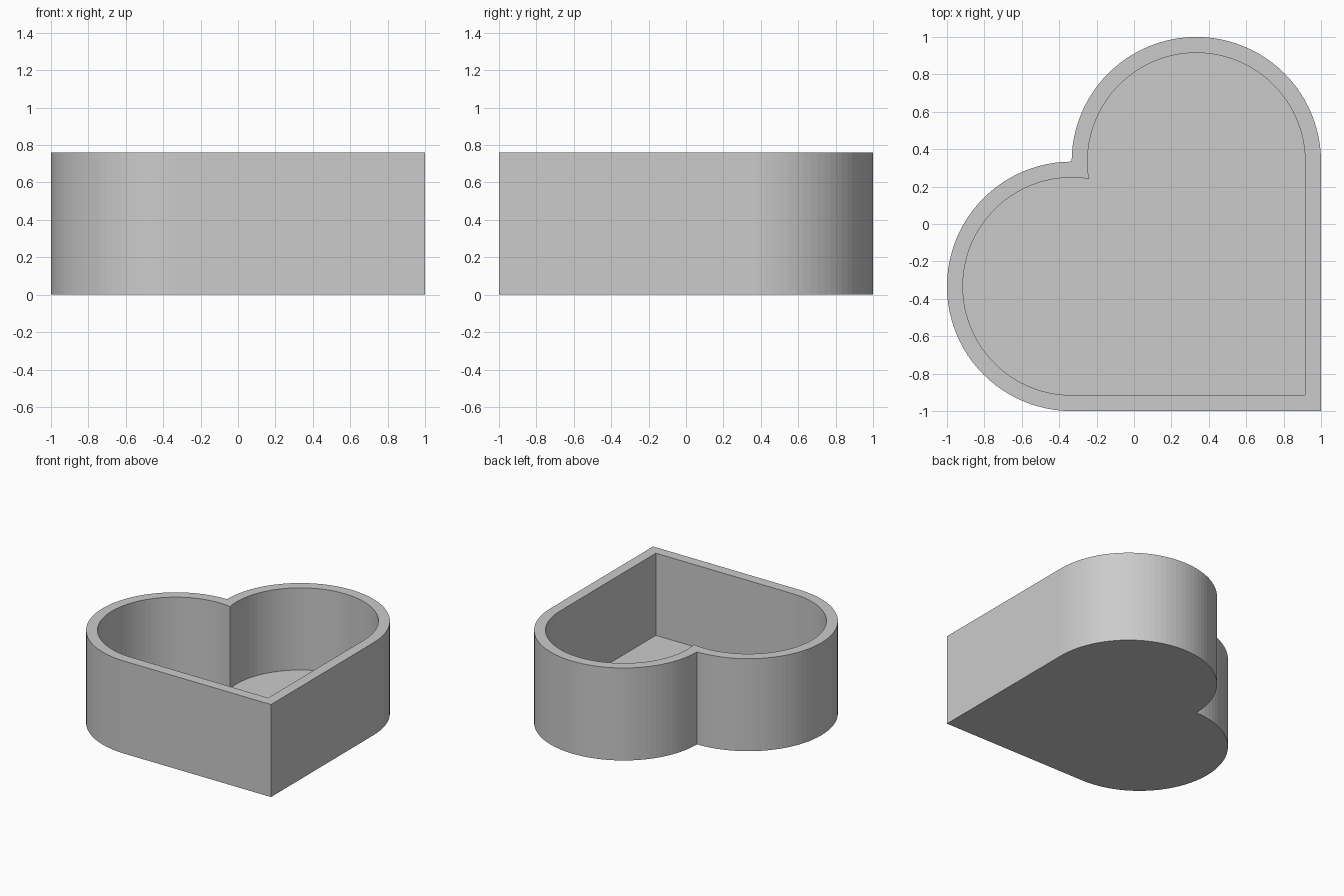
import bpy
import bmesh
from math import sin, cos, pi, sqrt, asin

HEIGHT = 0.76
WALL = 0.085
STEPS = 48          # facets per rounded lobe
C = 1 / 3           # lobe centre offset

if "Cube" in bpy.data.objects:
    bpy.data.objects.remove(bpy.data.objects["Cube"])

grey = bpy.data.materials.new("light_grey")
grey.use_nodes = True
colour = (0.6, 0.6, 0.6, 1)
grey.diffuse_color = colour
grey.node_tree.nodes["Principled BSDF"].inputs["Base Color"].default_value = colour


def heart(inset):
    """Counter-clockwise heart outline: square corner plus two round lobes."""
    r = 2 * C - inset
    notch = sqrt(r * r / 2 - C * C)
    extra = asin((C - notch) / r)
    sweep = pi + extra
    pts = [(1 - inset, inset - 1)]
    for i in range(STEPS + 1):
        a = sweep * i / STEPS
        pts.append((C + r * cos(a), C + r * sin(a)))
    for i in range(1, STEPS + 1):
        a = pi / 2 - extra + sweep * i / STEPS
        pts.append((-C + r * cos(a), -C + r * sin(a)))
    return pts


# Heart-shaped tray: base, outer wall, rim, inner wall and floor
bm = bmesh.new()
levels = [(0, 0), (0, HEIGHT), (WALL, HEIGHT), (WALL, WALL)]
rings = [[bm.verts.new((x, y, z)) for x, y in heart(inset)] for inset, z in levels]
for low, high in zip(rings, rings[1:]):
    n = len(low)
    for i in range(n):
        j = (i + 1) % n
        bm.faces.new((low[i], low[j], high[j], high[i]))
bm.faces.new(rings[0][::-1])
bm.faces.new(rings[-1])

mesh = bpy.data.meshes.new("heart_tray")
bm.to_mesh(mesh)
bm.free()
mesh.materials.append(grey)
tray = bpy.data.objects.new("heart_tray", mesh)
bpy.context.collection.objects.link(tray)
